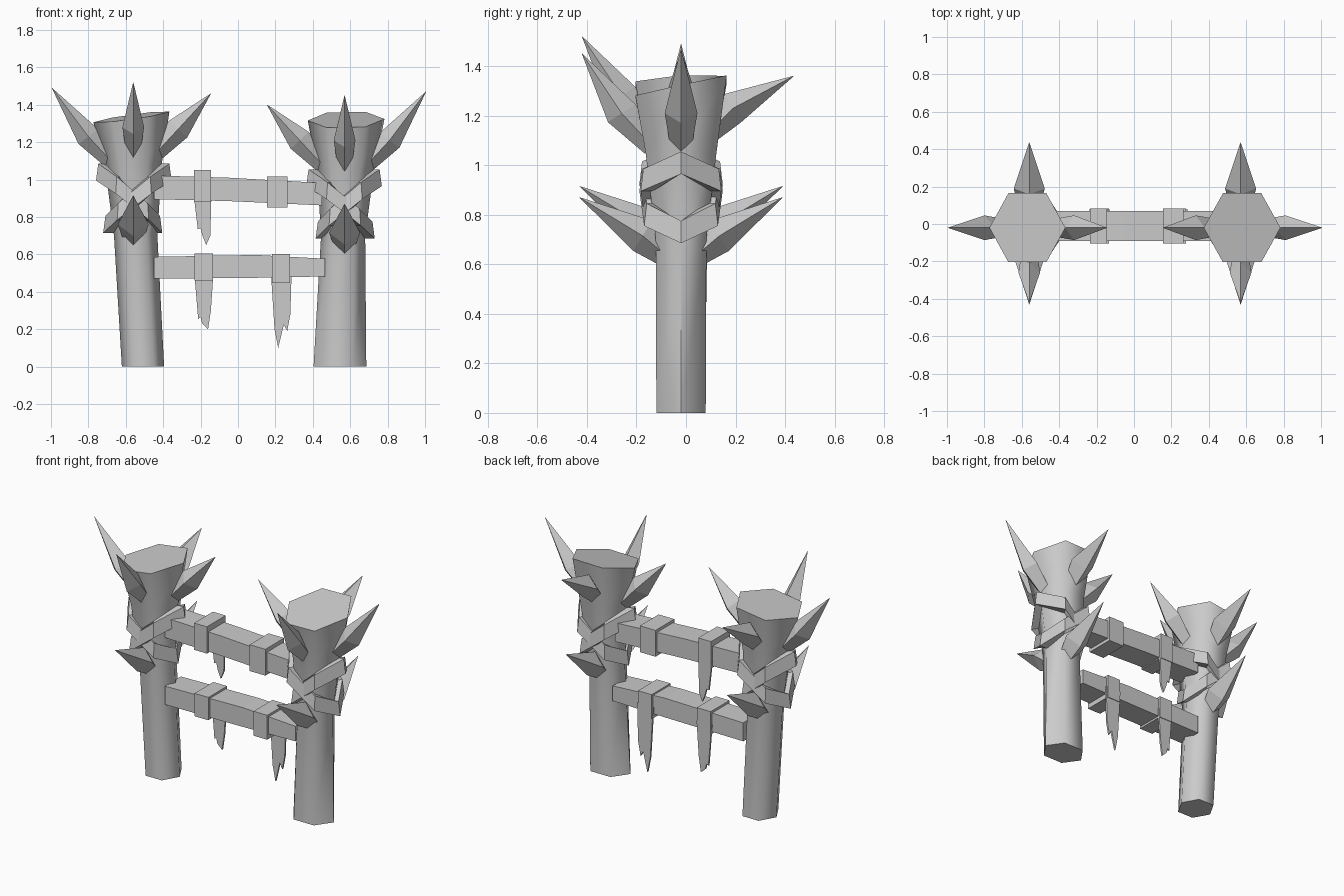
import bpy
import bmesh
from math import cos, sin, pi, radians
from mathutils import Vector

if "Cube" in bpy.data.objects:
    bpy.data.objects.remove(bpy.data.objects["Cube"], do_unlink=True)

GREY = (0.6, 0.6, 0.6, 1)
grey = bpy.data.materials.new("plain_grey")
grey.use_nodes = True
grey.diffuse_color = GREY
grey.node_tree.nodes["Principled BSDF"].inputs["Base Color"].default_value = GREY

CENTRE_Y = -0.02


def loft(name, rings, loop=False, smooth=False):
    """Skin a list of point rings; loop joins the last ring to the first."""
    bm = bmesh.new()
    rows = [[bm.verts.new(p) for p in ring] for ring in rings]
    n = len(rows[0])
    pairs = list(zip(rows, rows[1:]))
    if loop:
        pairs.append((rows[-1], rows[0]))
    for a, b in pairs:
        for i in range(n):
            j = (i + 1) % n
            bm.faces.new((a[i], a[j], b[j], b[i]))
    if not loop:
        bm.faces.new(rows[0])
        bm.faces.new(rows[-1])
    bmesh.ops.remove_doubles(bm, verts=bm.verts, dist=0.0005)
    bmesh.ops.recalc_face_normals(bm, faces=bm.faces)
    mesh = bpy.data.meshes.new(name)
    bm.to_mesh(mesh)
    bm.free()
    mesh.materials.append(grey)
    obj = bpy.data.objects.new(name, mesh)
    bpy.context.collection.objects.link(obj)
    if smooth:
        bpy.ops.object.select_all(action="DESELECT")
        obj.select_set(True)
        bpy.context.view_layer.objects.active = obj
        bpy.ops.object.shade_smooth_by_angle(angle=radians(65))
    return obj


def post(name, sections, slope_x, slope_y):
    """Six-sided trunk whose top cut is tilted."""
    rings = []
    for k, (z, cx, rx, ry) in enumerate(sections):
        top = k == len(sections) - 1
        ring = []
        for i in range(6):
            dx, dy = rx * cos(i * pi / 3), ry * sin(i * pi / 3)
            tilt = slope_x * dx + slope_y * dy if top else 0
            ring.append((cx + dx, CENTRE_Y + dy, z + tilt))
        rings.append(ring)
    loft(name, rings, smooth=True)


def band(name, cx, cz, side, extra):
    """Tilted strap around the trunk, high towards the given side."""
    rings = []
    for i in range(6):
        c, s = cos(i * pi / 3), sin(i * pi / 3)
        r = 0.171 + 0.022 * c * side + extra
        z = cz + 0.14 * c * side
        profile = [(r + 0.006, -0.045), (r - 0.006, 0.045),
                   (r - 0.05, 0.045), (r - 0.05, -0.045)]
        rings.append([(cx + q * c, CENTRE_Y + q * s, z + h) for q, h in profile])
    loft(name, rings, loop=True)


def spike(name, cx, direction, base, mid, tip, width, depth, lift):
    """Four-sided thorn, swollen in the middle; points are (reach, height)."""
    out = Vector((*direction, 0))
    side = Vector((-direction[1], direction[0], 0))
    pts = [Vector((cx, CENTRE_Y, z + lift)) + out * r for r, z in (base, mid, tip)]
    up = (pts[2] - pts[1]).normalized().cross(side)
    rings = []
    for p, f in zip(pts, (0.65, 1, 0.01)):
        rings.append([p + side * width * f, p + up * depth * f,
                      p - side * width * f, p - up * depth * f])
    loft(name, rings)


def beam(name, sections, half_y):
    """Rectangular bar along x from (x, bottom, top) sections."""
    y0, y1 = -0.01 - half_y, -0.01 + half_y
    loft(name, [[(x, y0, a), (x, y1, a), (x, y1, b), (x, y0, b)]
                for x, a, b in sections])


def strip(name, outline):
    """Thin torn cloth hanging behind a beam."""
    loft(name, [[(x, y, z) for x, z in outline] for y in (0.068, 0.08)])


# Trunks
post("right_post", [(0, -0.508, 0.113, 0.115), (0.7, -0.547, 0.116, 0.118),
                    (1.08, -0.56, 0.152, 0.165), (1.335, -0.57, 0.203, 0.213)], 0.14, 0.06)
post("left_post", [(0, 0.545, 0.141, 0.115), (0.7, 0.562, 0.118, 0.118),
                   (1.05, 0.575, 0.152, 0.165), (1.32, 0.578, 0.205, 0.213)], 0.02, 0.22)

# Straps and thorns on each trunk
for label, cx, sx, raised in (("right", -0.56, -1, 1), ("left", 0.57, 1, 0)):
    cz = 0.87 + 0.03 * raised
    band(label + "_outer_strap", cx, cz, sx, 0)
    band(label + "_inner_strap", cx, cz, -sx, 0.006)
    high = ((0.11, 1.07), (0.24, 1.21))
    spike(label + "_outer_thorn", cx, (sx, 0), *high, (0.435, 1.47), 0.066, 0.066, 0.02 * raised)
    spike(label + "_inner_thorn", cx, (-sx, 0), *high, (0.415, 1.40), 0.066, 0.066, 0.06 * raised)
    spike(label + "_front_thorn", cx, (0, -1), *high, (0.40, 1.45), 0.058, 0.066, 0.07 * raised)
    spike(label + "_back_thorn", cx, (0, 1), (0.10, 1.12), (0.21, 1.23), (0.455, 1.36),
          0.083, 0.066, 0)
    for end, sy in (("front", -1), ("back", 1)):
        spike(f"{label}_low_{end}_thorn", cx, (0, sy), (0.06, 0.635), (0.155, 0.715),
              (0.41, 0.87), 0.083, 0.072, 0.045 * raised)

# Cross beams
beam("upper_beam", [(-0.45, 0.895, 1.022), (-0.05, 0.885, 1.01), (0.45, 0.862, 0.982)], 0.08)
beam("lower_beam", [(-0.45, 0.47, 0.587), (0.1, 0.475, 0.597), (0.465, 0.482, 0.577)], 0.08)

# Cloth wraps on the beams
for name, x0, x1, low, high in (("upper_right", -0.235, -0.145, 0.88, 1.05),
                                ("upper_left", 0.155, 0.265, 0.85, 1.017),
                                ("lower_right", -0.232, -0.135, 0.46, 0.605),
                                ("lower_left", 0.182, 0.278, 0.447, 0.602)):
    beam(name + "_wrap", [(x0, low, high), (x1, low, high)], 0.094)

# Torn cloth ends
strip("upper_cloth", [(-0.237, 0.92), (-0.142, 0.92), (-0.148, 0.7), (-0.17, 0.65),
                      (-0.19, 0.7), (-0.2, 0.74), (-0.215, 0.735)])
strip("lower_right_cloth", [(-0.235, 0.52), (-0.13, 0.52), (-0.145, 0.3), (-0.16, 0.2),
                            (-0.192, 0.23), (-0.2, 0.265), (-0.213, 0.255)])
strip("lower_left_cloth", [(0.175, 0.52), (0.287, 0.52), (0.28, 0.28), (0.263, 0.19),
                           (0.245, 0.225), (0.215, 0.1), (0.195, 0.2)])
